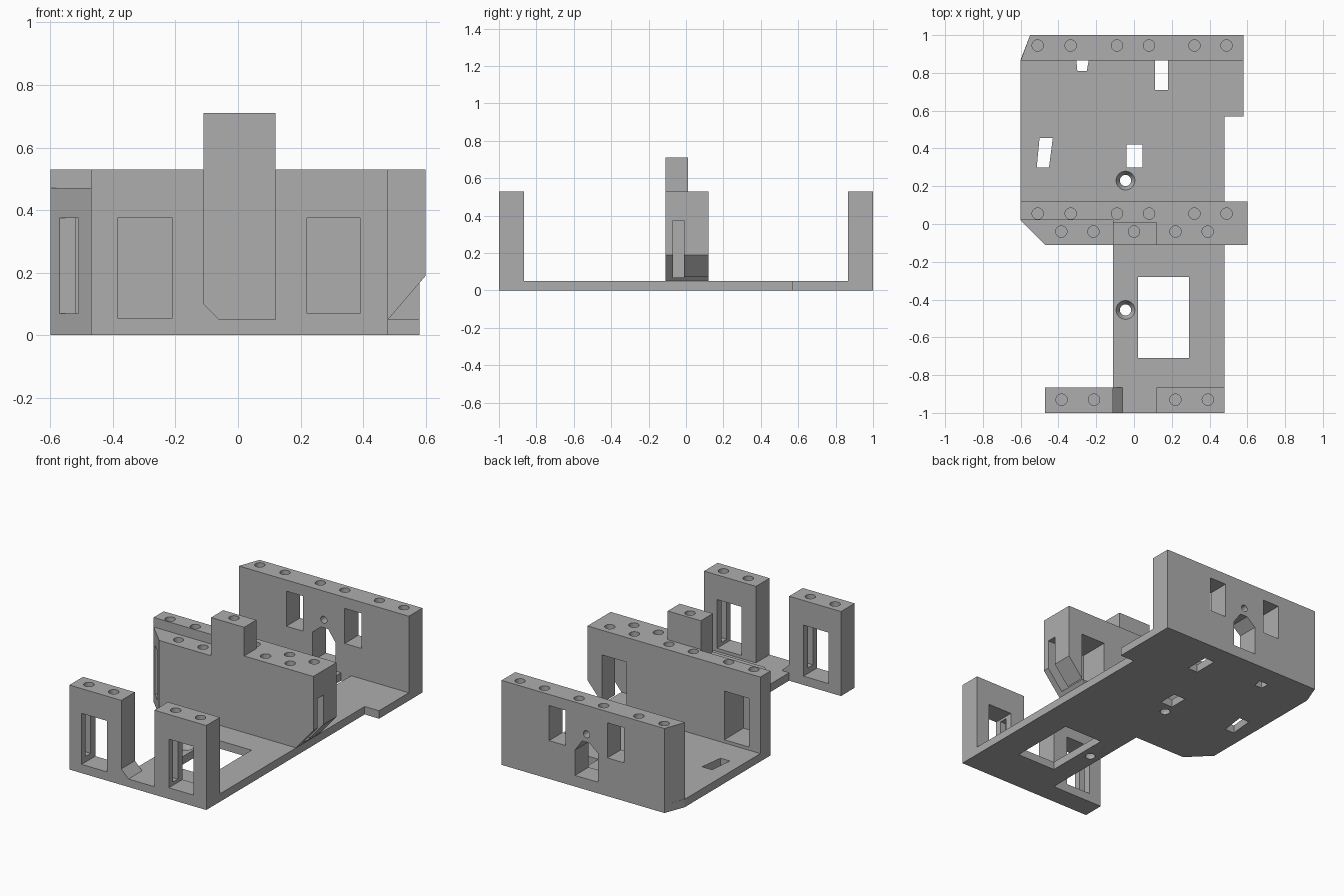
import bpy
import bmesh
import math

if "Cube" in bpy.data.objects:
    bpy.data.objects.remove(bpy.data.objects["Cube"])

GREY = (0.42, 0.42, 0.42, 1)
mat = bpy.data.materials.new("plain grey")
mat.use_nodes = True
mat.diffuse_color = GREY
mat.node_tree.nodes["Principled BSDF"].inputs["Base Color"].default_value = GREY

PLATE, TOP = 0.05, 0.53


def add_object(name, bm):
    bmesh.ops.recalc_face_normals(bm, faces=bm.faces[:])
    mesh = bpy.data.meshes.new(name)
    bm.to_mesh(mesh)
    bm.free()
    mesh.materials.append(mat)
    obj = bpy.data.objects.new(name, mesh)
    bpy.context.collection.objects.link(obj)
    return obj


def prism(name, points, axis, lo, hi):
    """Extrude a flat outline along an axis."""
    place = {"x": lambda a, b, c: (c, a, b),
             "y": lambda a, b, c: (a, c, b),
             "z": lambda a, b, c: (a, b, c)}[axis]
    bm = bmesh.new()
    rings = [[bm.verts.new(place(a, b, c)) for a, b in points] for c in (lo, hi)]
    for ring in rings:
        bm.faces.new(ring)
    n = len(points)
    for i in range(n):
        j = (i + 1) % n
        bm.faces.new((rings[0][i], rings[0][j], rings[1][j], rings[1][i]))
    return add_object(name, bm)


def box(name, x0, x1, y0, y1, z0, z1):
    return prism(name, [(x0, y0), (x1, y0), (x1, y1), (x0, y1)], "z", z0, z1)


def circle(a, b, r, n=24):
    return [(a + r * math.cos(math.tau * i / n), b + r * math.sin(math.tau * i / n))
            for i in range(n)]


def cut(obj, cutters):
    """Subtract the cutters one after another, then discard them."""
    for c in cutters:
        c.hide_render = True
        mod = obj.modifiers.new("cut", "BOOLEAN")
        mod.operation = "DIFFERENCE"
        mod.solver = "EXACT"
        mod.object = c
    bpy.context.view_layer.update()
    graph = bpy.context.evaluated_depsgraph_get()
    mesh = bpy.data.meshes.new_from_object(obj.evaluated_get(graph))
    obj.modifiers.clear()
    obj.data = mesh
    for c in cutters:
        bpy.data.objects.remove(c)


def screw_holes(xs, y, top, depth=0.12):
    return [prism("hole_cutter", circle(x, y, 0.03), "z", top - depth, top + 0.05)
            for x in xs]


def countersink(x, y):
    bm = bmesh.new()
    bmesh.ops.create_cone(bm, cap_ends=True, segments=24,
                          radius1=0.02, radius2=0.056, depth=0.06)
    bmesh.ops.translate(bm, verts=bm.verts[:], vec=(x, y, PLATE - 0.02))
    return [add_object("sink_cutter", bm),
            prism("bore_cutter", circle(x, y, 0.03), "z", -0.1, 0.1)]


# Base plate with its openings
plate = prism("base_plate", [
    (-0.47, -1), (0.48, -1), (0.48, 0.57), (0.58, 0.57), (0.58, 1), (-0.55, 1),
    (-0.6, 0.87), (-0.6, 0.02), (-0.47, -0.11), (-0.11, -0.11),
    (-0.11, -0.865), (-0.47, -0.865)], "z", 0, PLATE)
openings = [box("opening_cutter", *r, -0.1, 0.1) for r in (
    (0.02, 0.29, -0.71, -0.28), (0.11, 0.18, 0.71, 0.865), (-0.04, 0.045, 0.3, 0.42))]
openings += [prism("slot_cutter", pts, "z", -0.1, 0.1) for pts in (
    [(-0.515, 0.3), (-0.45, 0.3), (-0.43, 0.455), (-0.5, 0.455)],
    [(-0.3, 0.81), (-0.25, 0.81), (-0.24, 0.865), (-0.305, 0.865)])]
for y in (0.23, -0.455):
    openings += countersink(-0.045, y)
cut(plate, openings)

BACK_ROW = (-0.51, -0.335, -0.09, 0.08, 0.32, 0.49)

# Rear wall with two windows, a gabled opening and a small round hole
rear = prism("rear_wall", [(0.58, 0.865), (0.58, 1), (-0.55, 1), (-0.6, 0.865)],
             "z", PLATE, TOP)
cutters = [box("window_cutter", x, x + 0.115, 0.8, 1.1, 0.24, 0.46) for x in (-0.27, 0.135)]
cutters.append(prism("gable_cutter", [
    (-0.09, 0.07), (0.07, 0.07), (0.07, 0.23), (0.02, 0.3), (-0.03, 0.3), (-0.09, 0.25)],
    "y", 0.8, 1.1))
cutters.append(prism("round_cutter", circle(-0.01, 0.35, 0.022), "y", 0.8, 1.1))
cut(rear, cutters + screw_holes(BACK_ROW, 0.945, TOP))

# Middle wall: sloped underside on one end, chamfer and step on the other
middle = prism("middle_wall", [(-0.6, PLATE), (0.48, PLATE), (0.6, 0.19),
                               (0.6, TOP), (-0.6, TOP)], "y", -0.11, 0.12)
cutters = [
    prism("chamfer_cutter", [(-0.6, 0.02), (-0.47, -0.11), (-0.37, -0.21), (-0.7, -0.21),
                             (-0.7, 0.12)], "z", -0.1, 0.7),
    box("step_cutter", -0.7, -0.11, -0.2, 0.02, 0.47, 0.7)]
for x0, x1, end in ((-0.52, -0.35, -0.7), (0.33, 0.5, 0.7)):
    cutters.append(box("pocket_cutter", x0, x1, -0.07, 0.2, 0.07, 0.375))
    a, b = sorted(((x0 + x1) / 2, end))
    cutters.append(box("channel_cutter", a, b, -0.07, -0.01, 0.07, 0.375))
cutters += screw_holes(BACK_ROW, 0.055, TOP)
cutters += screw_holes((-0.385, -0.215), -0.04, 0.47, 0.08)
cutters += screw_holes((0.22, 0.39), -0.04, TOP)
cut(middle, cutters)

# Raised block on the middle wall
block = box("raised_block", -0.11, 0.12, -0.11, 0.01, TOP, 0.71)
cut(block, screw_holes((0,), -0.04, 0.71))

# Two front posts with windows and recessed jambs
for name, x0, x1, w0, w1, sill in (("right_front_post", -0.47, -0.11, -0.385, -0.21, 0.055),
                                   ("left_front_post", 0.12, 0.48, 0.22, 0.39, 0.07)):
    post = box(name, x0, x1, -1, -0.865, PLATE, TOP)
    cut(post, [box("window_cutter", w0, w1, -1.1, -0.8, sill, 0.375),
               box("jamb_cutter", w0 - 0.04, w1 + 0.04, -0.96, -0.91, 0.09, 0.36)]
        + screw_holes(((w0 + w1) / 2 - 0.086, (w0 + w1) / 2 + 0.086), -0.93, TOP))

# Small gusset at the foot of one post
prism("post_gusset", [(-0.11, PLATE), (-0.06, PLATE), (-0.11, 0.1)], "y", -1, -0.865)
